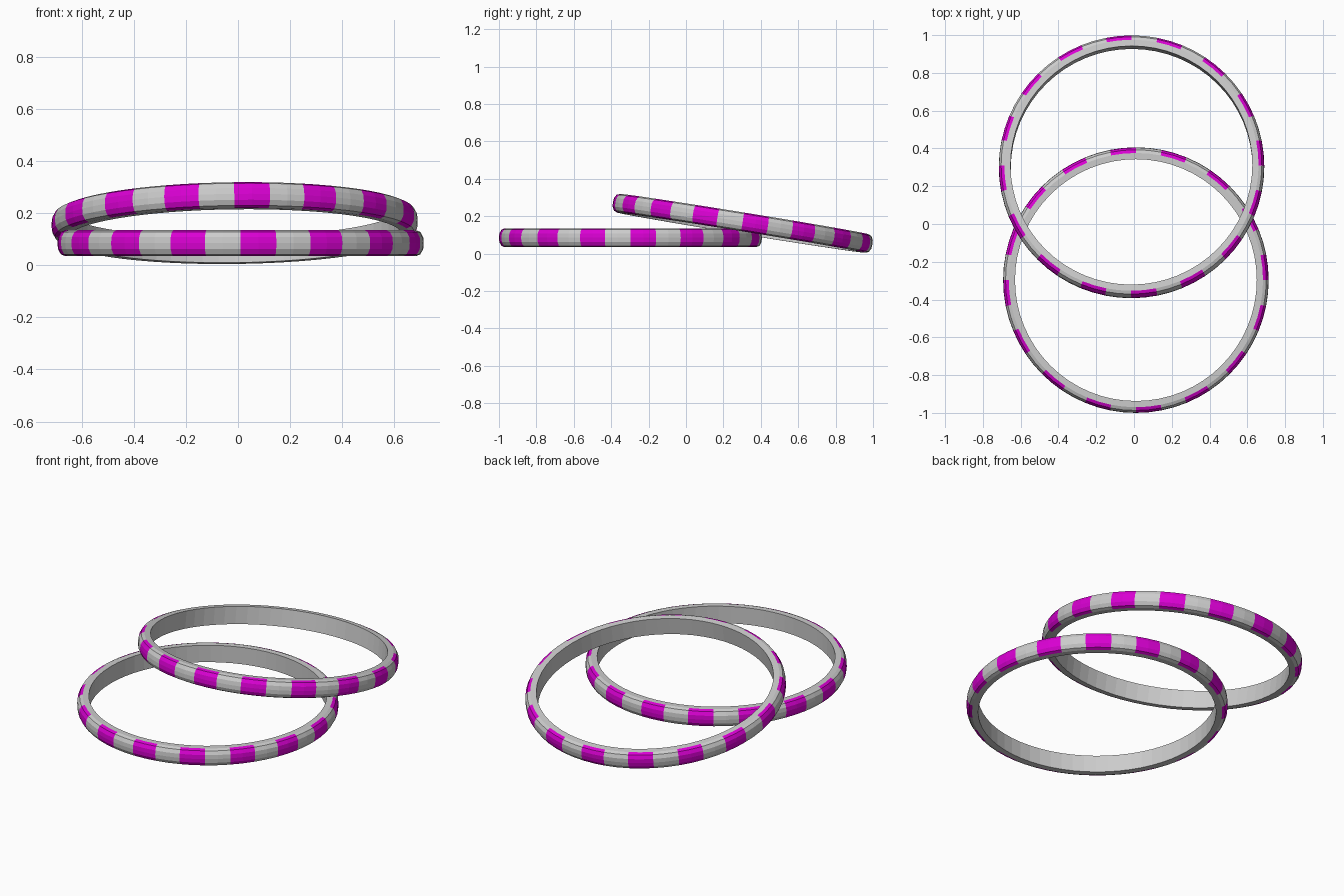
import bpy, bmesh
from math import cos, sin, pi, radians

if "Cube" in bpy.data.objects:
    bpy.data.objects.remove(bpy.data.objects["Cube"])

SEGMENTS = 64
# ring cross-section (radius, height): flat inside wall, rounded outside
PROFILE = [(0.64, -0.05), (0.673, -0.05), (0.690, -0.043), (0.701, -0.023),
           (0.703, 0.0), (0.701, 0.023), (0.690, 0.043), (0.673, 0.05), (0.64, 0.05)]
STRIPED = range(1, 7)  # outer bands that carry the stripes

grey = bpy.data.materials.new("grey")
grey.diffuse_color = (0.6, 0.6, 0.6, 1)
grey.use_nodes = True
grey.node_tree.nodes["Principled BSDF"].inputs["Base Color"].default_value = grey.diffuse_color
magenta = bpy.data.materials.new("magenta")
magenta.diffuse_color = (0.7, 0.0, 0.65, 1)
magenta.use_nodes = True
magenta.node_tree.nodes["Principled BSDF"].inputs["Base Color"].default_value = magenta.diffuse_color


def make_ring(name, location, rotation):
    bm = bmesh.new()
    loops = []
    for i in range(SEGMENTS):
        a = -pi / 2 + 2 * pi * i / SEGMENTS
        loops.append([bm.verts.new((r * cos(a), r * sin(a), z)) for r, z in PROFILE])
    n = len(PROFILE)
    for i in range(SEGMENTS):
        cur, nxt = loops[i], loops[(i + 1) % SEGMENTS]
        for j in range(n):
            k = (j + 1) % n
            face = bm.faces.new((cur[j], nxt[j], nxt[k], cur[k]))
            # two painted segments, then two plain ones
            face.material_index = int(j in STRIPED and i % 4 < 2)
    bmesh.ops.recalc_face_normals(bm, faces=bm.faces)
    mesh = bpy.data.meshes.new(name)
    bm.to_mesh(mesh)
    bm.free()
    mesh.materials.append(grey)
    mesh.materials.append(magenta)
    ob = bpy.data.objects.new(name, mesh)
    ob.location = location
    ob.rotation_euler = rotation
    bpy.context.collection.objects.link(ob)


# flat ring, and a second one leaning over its back edge
make_ring("flat_ring", (0.01, -0.297, 0.085), (0, 0, 0))
make_ring("leaning_ring", (-0.013, 0.303, 0.162), (radians(-9.2), radians(-0.7), 0))
